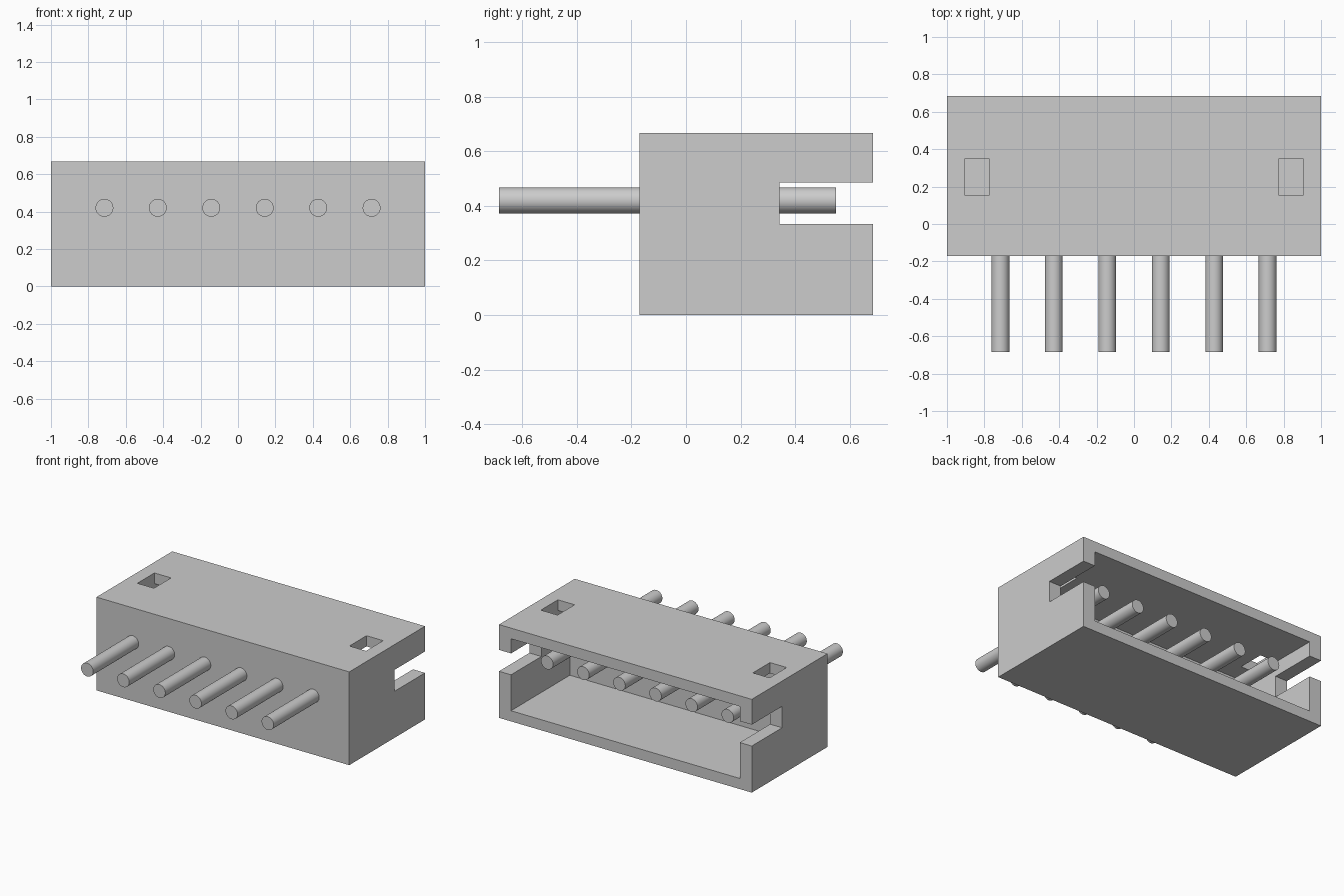
import bpy, math

if "Cube" in bpy.data.objects:
    bpy.data.objects.remove(bpy.data.objects["Cube"], do_unlink=True)

# One neutral grey for everything
grey = bpy.data.materials.new("light_grey")
grey.use_nodes = True
COLOUR = (0.604, 0.604, 0.604, 1)
grey.diffuse_color = COLOUR
grey.node_tree.nodes["Principled BSDF"].inputs["Base Color"].default_value = COLOUR


def box(name, lo, hi):
    """Axis-aligned box between two corners."""
    centre = [(a + b) / 2 for a, b in zip(lo, hi)]
    bpy.ops.mesh.primitive_cube_add(size=1, location=centre)
    ob = bpy.context.object
    ob.name = name
    ob.scale = [b - a for a, b in zip(lo, hi)]
    bpy.ops.object.transform_apply(location=True, rotation=False, scale=True)
    ob.data.materials.append(grey)
    return ob


def cut(target, lo, hi):
    """Subtract a box from the target."""
    cutter = box("cutter", lo, hi)
    cutter.hide_render = True
    mod = target.modifiers.new("cut", "BOOLEAN")
    mod.operation = "DIFFERENCE"
    mod.solver = "EXACT"
    mod.object = cutter
    bpy.context.view_layer.objects.active = target
    bpy.ops.object.modifier_apply(modifier=mod.name)
    bpy.data.objects.remove(cutter, do_unlink=True)


FRONT, BACK, HEIGHT = -0.171, 0.685, 0.667
WALL_X, WALL_Z = 0.095, 0.076

# Housing: a shell open at the back
housing = box("housing", (-1, FRONT, 0), (1, BACK, HEIGHT))
cut(housing, (-1 + WALL_X, 0.02, WALL_Z), (1 - WALL_X, BACK + 0.1, HEIGHT - WALL_Z))

# Side slots, open at the back edge
cut(housing, (-1.1, 0.342, 0.333), (1.1, BACK + 0.1, 0.486))

# Latch windows through the top wall
for side in (-1, 1):
    x0, x1 = sorted((side * 0.773, side * (1 - WALL_X)))
    cut(housing, (x0, 0.155, 0.5), (x1, 0.348, HEIGHT + 0.1))

# Row of six round pins passing through the front wall
PIN_FRONT, PIN_BACK, PITCH = -0.685, 0.55, 0.2857
for i in range(6):
    bpy.ops.mesh.primitive_cylinder_add(
        vertices=48, radius=0.0476, depth=PIN_BACK - PIN_FRONT,
        location=((i - 2.5) * PITCH, (PIN_FRONT + PIN_BACK) / 2, 0.42),
        rotation=(math.pi / 2, 0, 0))
    pin = bpy.context.object
    pin.name = f"pin_{i + 1}"
    pin.data.materials.append(grey)
    bpy.ops.object.shade_smooth_by_angle(angle=math.radians(30))
